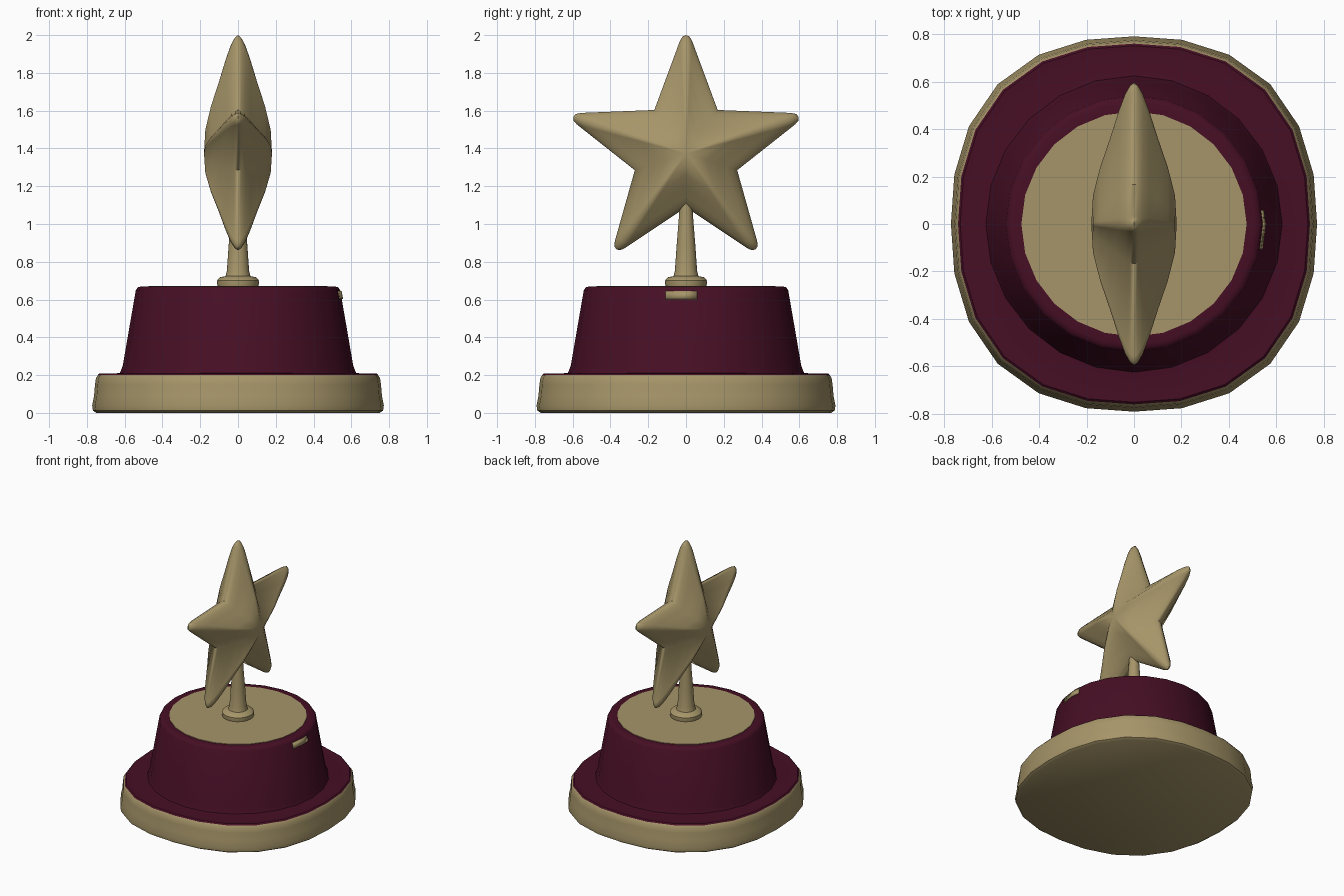
import bpy, bmesh, math

if "Cube" in bpy.data.objects:
    bpy.data.objects.remove(bpy.data.objects["Cube"])


def material(name, rgb):
    m = bpy.data.materials.new(name)
    m.diffuse_color = (*rgb, 1)
    m.use_nodes = True
    m.node_tree.nodes["Principled BSDF"].inputs["Base Color"].default_value = m.diffuse_color
    return m


GOLD = material("antique gold", (0.381, 0.301, 0.141))
RED = material("dark burgundy", (0.061, 0.0046, 0.0178))


def finish(name, bm, mat, angle=40):
    bmesh.ops.recalc_face_normals(bm, faces=bm.faces)
    mesh = bpy.data.meshes.new(name)
    bm.to_mesh(mesh)
    bm.free()
    mesh.materials.append(mat)
    ob = bpy.data.objects.new(name, mesh)
    bpy.context.collection.objects.link(ob)
    bpy.ops.object.select_all(action='DESELECT')
    ob.select_set(True)
    bpy.context.view_layer.objects.active = ob
    bpy.ops.object.shade_smooth_by_angle(angle=math.radians(angle))
    return ob


def lathe(name, profile, mat, sides=24):
    """Closed turned part; wide rings take a squarish superellipse plan."""
    bm = bmesh.new()
    rings = []
    for r, z in profile:
        wide = r > 0.65
        n, ys = (2.35, 1.025) if wide else (2, 1)
        ring = []
        for i in range(sides):
            a = math.tau * i / sides
            c, s = math.cos(a), math.sin(a)
            k = r * (abs(c) ** n + abs(s) ** n) ** (-1 / n)
            ring.append(bm.verts.new((k * c, k * s * ys, z)))
        rings.append(ring)
    for a, b in zip(rings, rings[1:]):
        for i in range(sides):
            j = (i + 1) % sides
            bm.faces.new((a[i], a[j], b[j], b[i]))
    bm.faces.new(rings[0])
    bm.faces.new(rings[-1])
    return finish(name, bm, mat)


# Plinth, burgundy body with flange, and inlaid top disc
lathe("plinth", [(0.75, 0), (0.768, 0.012), (0.772, 0.04), (0.762, 0.09),
                 (0.757, 0.15), (0.752, 0.185), (0.742, 0.2)], GOLD)
lathe("body", [(0.735, 0.19), (0.742, 0.2), (0.733, 0.209), (0.66, 0.207),
               (0.625, 0.212), (0.61, 0.25), (0.541, 0.65), (0.53, 0.665),
               (0.51, 0.67), (0.46, 0.668)], RED)
lathe("top_disc", [(0.475, 0.66), (0.475, 0.672)], GOLD)

# Collar and tapering stem
lathe("stem", [(0.105, 0.66), (0.11, 0.68), (0.11, 0.702), (0.095, 0.718),
               (0.066, 0.724), (0.059, 0.75), (0.05, 0.88), (0.038, 1.03),
               (0.032, 1.15)], GOLD)

# Puffed star in the YZ plane: scaled outlines stacked by a height curve
CENTRE, TIP, VALLEY = 1.373, 0.627, 0.285
outline = []
for k in range(5):
    a = math.pi / 2 + k * math.tau / 5
    d = (math.cos(a), math.sin(a))
    for along, side in ((TIP - 0.03, -0.032), (TIP - 0.007, -0.018), (TIP, 0),
                        (TIP - 0.007, 0.018), (TIP - 0.03, 0.032)):
        outline.append((d[0] * along - d[1] * side, d[1] * along + d[0] * side))
    b = a + math.pi / 5
    outline.append((math.cos(b) * VALLEY, math.sin(b) * VALLEY))
heights = [(0.2, 0.173), (0.4, 0.143), (0.6, 0.102), (0.8, 0.064),
           (0.92, 0.037), (0.98, 0.016)]
layers = heights + [(1, 0)] + [(s, -h) for s, h in reversed(heights)]
bm = bmesh.new()
rings = [[bm.verts.new((h, y * s, CENTRE + z * s)) for y, z in outline]
         for s, h in layers]
count = len(outline)
for a, b in zip(rings, rings[1:]):
    for i in range(count):
        j = (i + 1) % count
        bm.faces.new((a[i], a[j], b[j], b[i]))
for ring, x in ((rings[0], 0.18), (rings[-1], -0.18)):
    hub = bm.verts.new((x, 0, CENTRE))
    for i in range(count):
        bm.faces.new((ring[i], ring[(i + 1) % count], hub))
finish("star", bm, GOLD, 60)

# Small plaque following the body wall on the right side
bm = bmesh.new()
rows = []
for z in (0.602, 0.645):
    wall = 0.61 - (z - 0.25) * 0.1725 + 0.004
    rows.append([bm.verts.new((wall - 0.1317 * abs(y), y, z))
                 for y in (-0.107, 0, 0.058)])
for i in range(2):
    bm.faces.new((rows[0][i], rows[0][i + 1], rows[1][i + 1], rows[1][i]))
plaque = finish("plaque", bm, GOLD)
solid = plaque.modifiers.new("thickness", 'SOLIDIFY')
solid.thickness = 0.006
solid.offset = 0
